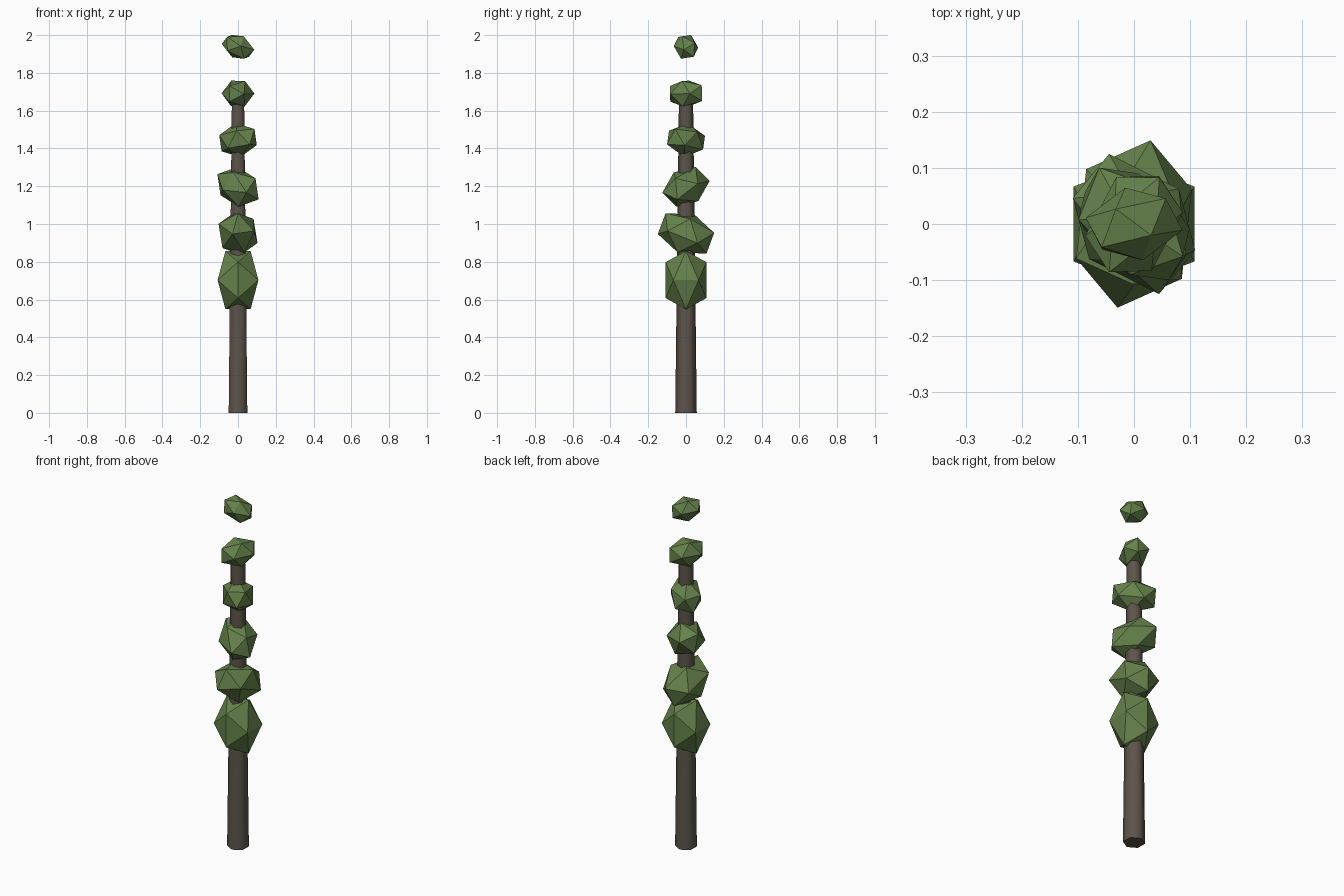
import bpy, bmesh, math
from mathutils import Matrix, Vector

if "Cube" in bpy.data.objects:
    bpy.data.objects.remove(bpy.data.objects["Cube"])

PHI = (1 + math.sqrt(5)) / 2


def material(name, rgb):
    m = bpy.data.materials.new(name)
    m.diffuse_color = (*rgb, 1)
    m.use_nodes = True
    m.node_tree.nodes["Principled BSDF"].inputs["Base Color"].default_value = m.diffuse_color
    return m


def add_object(name, bm, mat):
    bmesh.ops.recalc_face_normals(bm, faces=bm.faces)
    mesh = bpy.data.meshes.new(name)
    bm.to_mesh(mesh)
    bm.free()
    mesh.materials.append(mat)
    obj = bpy.data.objects.new(name, mesh)
    bpy.context.collection.objects.link(obj)
    return obj


bark = material("bark", (0.11, 0.09, 0.07))
leaf = material("leaf", (0.13, 0.22, 0.07))

# Trunk: tapered six-sided column with a corner towards the front
HEIGHT = 1.66
bm = bmesh.new()
bmesh.ops.create_cone(bm, cap_ends=True, segments=6, radius1=0.057, radius2=0.0375,
                      depth=HEIGHT, matrix=Matrix.Translation((0, 0, HEIGHT / 2)))
corner = max(bm.verts, key=lambda v: v.co.y).co
bmesh.ops.rotate(bm, verts=bm.verts, cent=(0, 0, 0),
                 matrix=Matrix.Rotation(math.pi / 2 - math.atan2(corner.y, corner.x), 3, 'Z'))
for f in bm.faces:
    f.smooth = len(f.verts) == 4
for e in bm.edges:
    e.smooth = all(f.smooth for f in e.link_faces)
add_object("trunk", bm, bark)


# Foliage: tall icosahedra, each smaller and tumbled further than the one below
def foliage(i):
    size = 1 - 0.095 * i
    turn = (Matrix.Rotation(0.8 * i, 3, 'X') @ Matrix.Rotation(1.3 * i, 3, 'Z')
            @ Matrix.Rotation(-0.4 * i, 3, 'Y'))
    bm = bmesh.new()
    for p in (-1, 1):
        for q in (-PHI, PHI):
            for x, y, z in ((p, 0, q), (0, q, p), (q, p, 0)):
                bm.verts.new(turn @ Vector((x * 0.0667, y * 0.0667, z * 0.0953)) * size)
    bmesh.ops.convex_hull(bm, input=bm.verts)
    obj = add_object(f"foliage_{i + 1}", bm, leaf)
    obj.location.z = 0.703 + 0.247 * i


for i in range(6):
    foliage(i)
